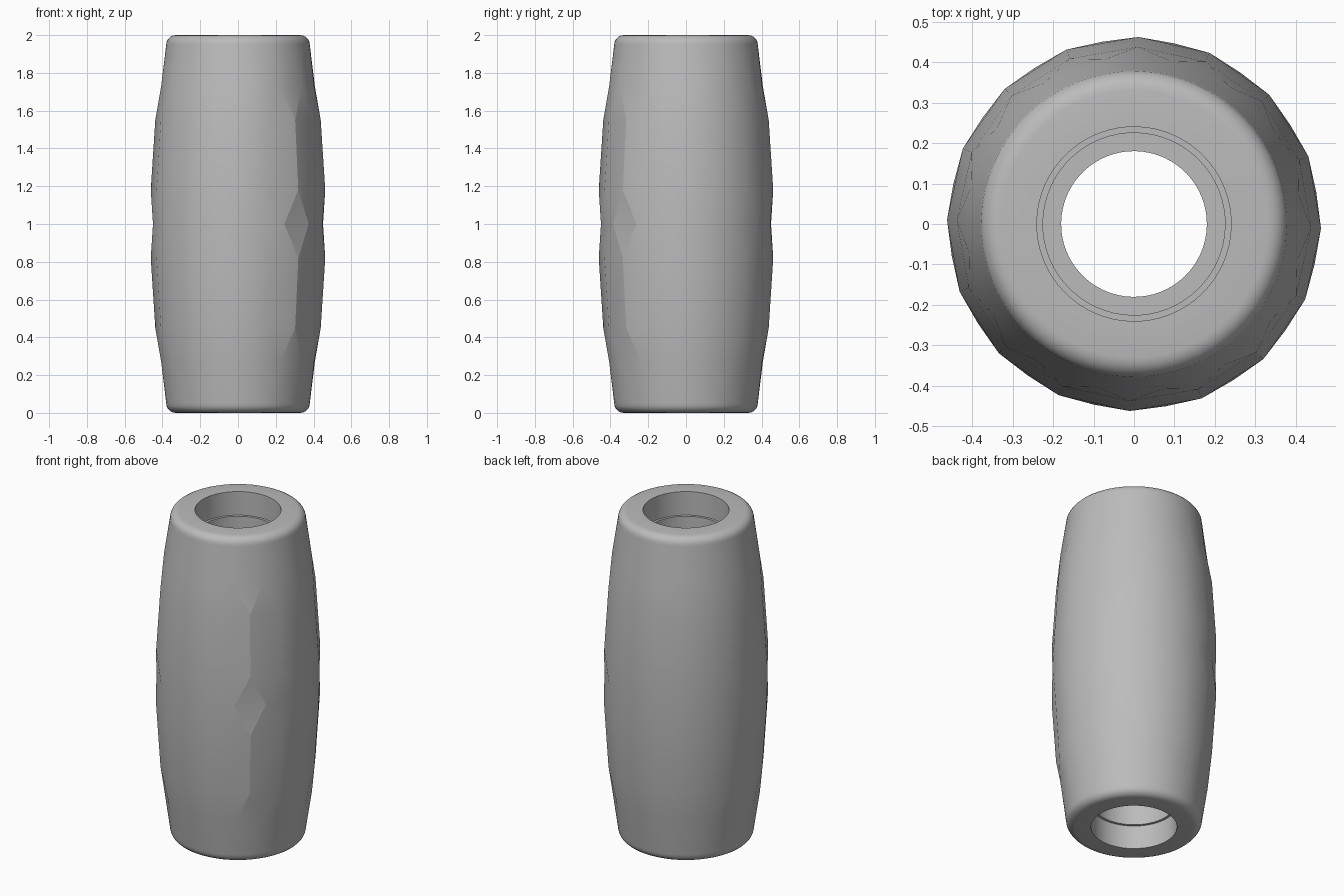
import bpy, bmesh
from math import cos, sin, pi, radians

cube = bpy.data.objects.get("Cube")
if cube:
    bpy.data.objects.remove(cube)

SIDES, FINE = 16, 64
STEP = FINE // SIDES
TURN = radians(-1.3)

mat = bpy.data.materials.new("plain grey")
mat.use_nodes = True
grey = (0.5, 0.5, 0.5, 1)
mat.diffuse_color = grey
mat.node_tree.nodes["Principled BSDF"].inputs["Base Color"].default_value = grey

bm = bmesh.new()


def ring(r, z, n, shift=0.0):
    """Circle of n vertices, turned by a fraction of one step."""
    angles = [TURN + 2 * pi * (i + shift) / n for i in range(n)]
    return [bm.verts.new((r * cos(a), r * sin(a), z)) for a in angles]


def quads(low, high):
    n = len(low)
    for i in range(n):
        j = (i + 1) % n
        bm.faces.new((low[i], low[j], high[j], high[i]))


def zigzag(a, b, flip):
    """Triangles between a ring and one turned half a step further."""
    n = len(a)
    for i in range(n):
        j = (i + 1) % n
        for tri in ((a[i], a[j], b[i]), (a[j], b[j], b[i])):
            bm.faces.new(tri[::-1] if flip else tri)


def fan(fine, coarse, flip):
    """Join a round end ring to a faceted, half-step ring."""
    for i in range(SIDES):
        j = (i + 1) % SIDES
        f = [fine[(STEP * i + STEP // 2 + k) % FINE] for k in range(STEP + 1)]
        tris = [(f[k], f[k + 1], coarse[i if k < 2 else j]) for k in range(STEP)]
        tris.append((f[2], coarse[j], coarse[i]))
        for tri in tris:
            bm.faces.new(tri[::-1] if flip else tri)


def end_cap(top):
    """Rounded rim, end face and stepped bore; returns rim and throat rings."""
    height = (lambda d: 2 - d) if top else (lambda d: d)
    fillet = 0.05
    profile = [(0.33 + fillet * cos(t * pi / 10),
                fillet * (1 - sin(t * pi / 10))) for t in range(6)]
    profile += [(0.24, 0), (0.24, 0.145), (0.225, 0.145),
                (0.225, 0.45), (0.18, 0.45)]
    rings = [ring(r, height(d), FINE) for r, d in profile]
    for a, b in zip(rings, rings[1:]):
        quads(a, b) if top else quads(b, a)
    return rings[0], rings[-1]


top_rim, top_throat = end_cap(True)
low_rim, low_throat = end_cap(False)
quads(top_throat, low_throat)

# Faceted barrel wall, mirrored about the waist
waist = ring(0.457, 1.0, SIDES, 0.5)
ridges = []
for s, rim in ((1, top_rim), (-1, low_rim)):
    flip = s < 0
    inner = ring(0.462, 1 + s * 0.18, SIDES)
    outer = ring(0.438, 1 + s * 0.55, SIDES)
    shoulder = ring(0.413, 1 + s * 0.73, SIDES, 0.5)
    zigzag(inner, waist, not flip)
    quads(inner, outer) if s > 0 else quads(outer, inner)
    zigzag(outer, shoulder, flip)
    fan(rim, shoulder, not flip)
    # One crisp corner with a diamond at the waist
    c = SIDES - 2
    ridges += [(inner[c], outer[c]), (inner[c], waist[c]),
               (inner[c], waist[c - 1]), (outer[c], shoulder[c]),
               (outer[c], shoulder[c - 1])]

bmesh.ops.recalc_face_normals(bm, faces=bm.faces)
for a, b in ridges:
    edge = bm.edges.get((a, b))
    if edge:
        edge.smooth = False
for face in bm.faces:
    face.smooth = True
for edge in bm.edges:
    if edge.calc_face_angle(0) > radians(35):
        edge.smooth = False

mesh = bpy.data.meshes.new("barrel_bead")
bm.to_mesh(mesh)
bm.free()
mesh.materials.append(mat)
bead = bpy.data.objects.new("barrel_bead", mesh)
bpy.context.collection.objects.link(bead)
